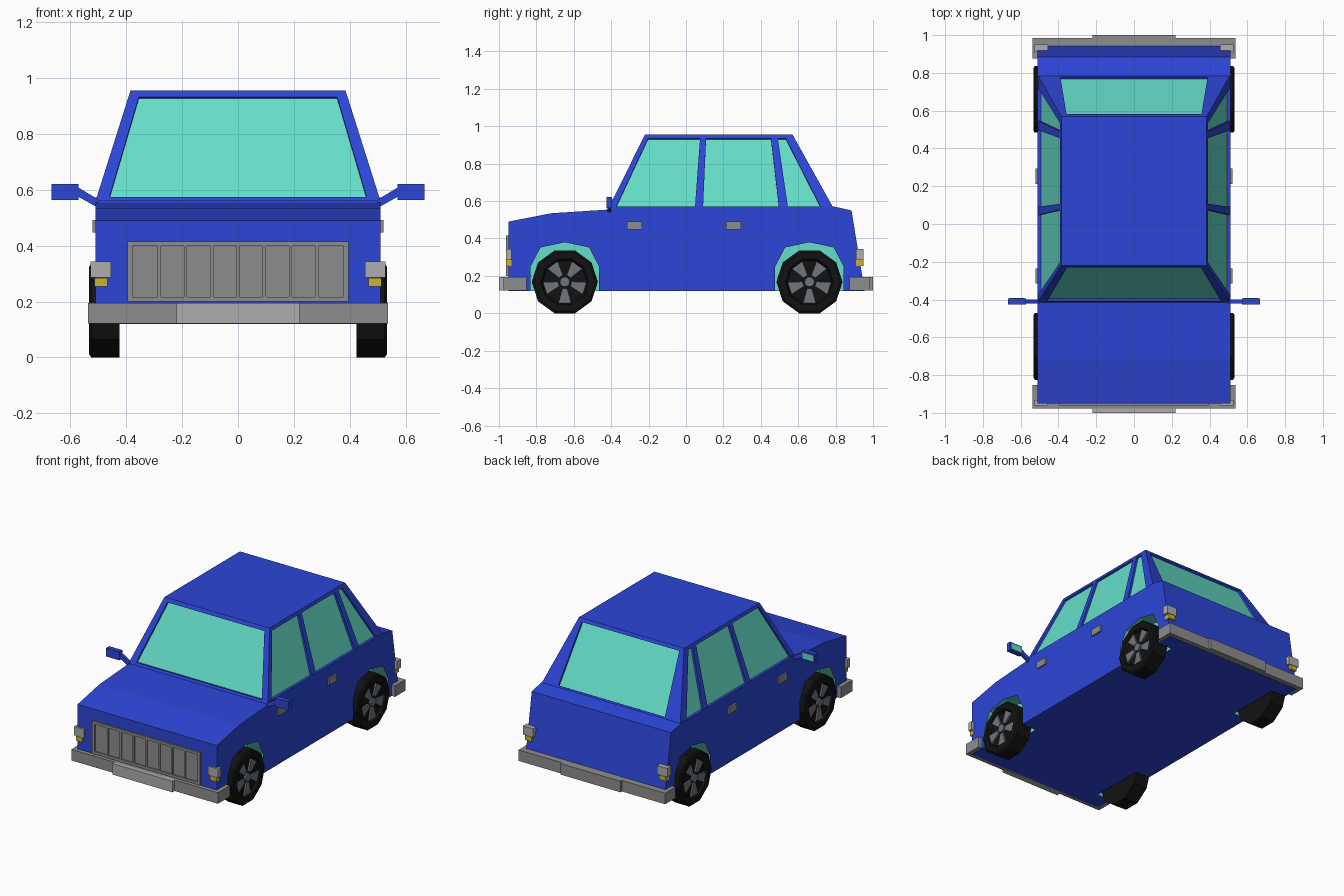
import bpy, bmesh
from math import sin, cos, pi, radians
from mathutils import Vector

if "Cube" in bpy.data.objects:
    bpy.data.objects.remove(bpy.data.objects["Cube"])


def material(name, rgb):
    m = bpy.data.materials.new(name)
    m.diffuse_color = (*rgb, 1)
    m.use_nodes = True
    m.node_tree.nodes["Principled BSDF"].inputs["Base Color"].default_value = m.diffuse_color
    return m


BLUE = material("blue_paint", (0.025, 0.06, 0.68))
TEAL = material("teal_glass", (0.13, 0.73, 0.58))
BLACK = material("black_rubber", (0.006, 0.006, 0.006))
STEEL = material("wheel_grey", (0.16, 0.18, 0.20))
GREY = material("trim_grey", (0.27, 0.27, 0.27))
LIGHT = material("light_grey", (0.42, 0.42, 0.42))
AMBER = material("amber", (0.6, 0.45, 0.03))


def finish(name, bm, mat, mirror=False):
    bmesh.ops.recalc_face_normals(bm, faces=bm.faces)
    me = bpy.data.meshes.new(name)
    bm.to_mesh(me)
    bm.free()
    if mat:
        me.materials.append(mat)
    ob = bpy.data.objects.new(name, me)
    bpy.context.collection.objects.link(ob)
    if mirror:
        ob.modifiers.new("mirror", 'MIRROR')
        ob.modifiers["mirror"].use_mirror_merge = False
    return ob


def loft(name, a, b, mat, mirror=False):
    """Closed solid between two matching loops."""
    bm = bmesh.new()
    va, vb = [bm.verts.new(p) for p in a], [bm.verts.new(p) for p in b]
    bm.faces.new(va)
    bm.faces.new(vb)
    n = len(va)
    for i in range(n):
        j = (i + 1) % n
        bm.faces.new((va[i], va[j], vb[j], vb[i]))
    return finish(name, bm, mat, mirror)


def prism(name, yz, x0, x1, mat, mirror=False):
    return loft(name, [(x0, y, z) for y, z in yz], [(x1, y, z) for y, z in yz], mat, mirror)


def box(name, x, y, z, mat, mirror=False):
    yz = [(y[0], z[0]), (y[1], z[0]), (y[1], z[1]), (y[0], z[1])]
    return prism(name, yz, x[0], x[1], mat, mirror)


def cut(target, cutter):
    cutter.hide_render = True
    cutter.hide_set(True)
    m = target.modifiers.new("cut", 'BOOLEAN')
    m.operation, m.solver, m.object = 'DIFFERENCE', 'EXACT', cutter
    m.material_mode = 'TRANSFER'


# Lower body with hood and short rear deck
body = prism("body", [(-.95, .12), (-.95, .49), (-.72, .535), (-.41, .555), (-.40, .572),
                      (.785, .572), (.885, .55), (.955, .12)], -.51, .51, BLUE)

# Cabin
ZB, ZT = .56, .955


def ring(x, y0, y1, z):
    return [(-x, y0, z), (x, y0, z), (x, y1, z), (-x, y1, z)]


cabin = loft("cabin", ring(.51, -.415, .79, ZB), ring(.385, -.22, .57, ZT), BLUE)


def between(a, b, z):
    return a + (b - a) * (z - ZB) / (ZT - ZB)


# Windows: recess in the cabin with a pane at the bottom of it
def window(name, pts, mirror=False):
    p = [Vector(q) for q in pts]
    n = (p[1] - p[0]).cross(p[2] - p[0]).normalized()
    if n.z < 0:
        n = -n
    cut(cabin, loft(name + "_cutter", [q + n * .03 for q in p], [q - n * .016 for q in p], BLUE, mirror))
    loft(name, [q - n * .013 for q in p], [q - n * .022 for q in p], TEAL, mirror)


def end_window(name, y0, y1, xb, xt, zb, zt):
    yb, yt = between(y0, y1, zb), between(y0, y1, zt)
    window(name, [(-xb, yb, zb), (xb, yb, zb), (xt, yt, zt), (-xt, yt, zt)])


end_window("windshield", -.415, -.22, .46, .355, .574, .932)
end_window("rear_window", .79, .57, .39, .357, .582, .935)
WB, WT = .568, .934
for name, b0, b1, t1, t0 in [("front_side_window", -.374, .048, .075, -.203),
                             ("rear_side_window", .091, .497, .454, .107),
                             ("quarter_window", .545, .72, .534, .491)]:
    xb, xt = between(.51, .385, WB), between(.51, .385, WT)
    window(name, [(xb, b0, WB), (xb, b1, WB), (xt, t1, WT), (xt, t0, WT)], True)

# Wheels and wheel arches
R, WZ = .1767, .168
for end, wy in (("front", -.648), ("rear", .66)):
    arch = [(-.183, .05), (-.183, .25), (-.13, .352), (0, .38), (.13, .352), (.183, .25), (.183, .05)]
    cut(body, prism(end + "_arch_cutter", [(wy + y, z) for y, z in arch], .405, .6, TEAL, True))

    def circle(r, x):
        return [(x, wy + r * cos(i * pi / 5), WZ + r * sin(i * pi / 5)) for i in range(10)]

    # Tyre: stacked ten-sided rings with a dished outer face
    bm = bmesh.new()
    rings = [[bm.verts.new(p) for p in circle(r, x)]
             for r, x in ((R, .425), (R, .525), (R - .012, .533), (.128, .533), (.118, .515))]
    for a, b in zip(rings, rings[1:]):
        for i in range(10):
            j = (i + 1) % 10
            bm.faces.new((a[i], a[j], b[j], b[i]))
    bm.faces.new(rings[0])
    bm.faces.new(rings[-1])
    finish(end + "_tyre", bm, BLACK, True)
    # Five flared spokes and a hub
    for k in range(5):
        t = -pi / 2 + k * 2 * pi / 5
        pts = [(wy + r * cos(t) - w * sin(t), WZ + r * sin(t) + w * cos(t))
               for r, w in ((.035, -.013), (.112, -.034), (.112, .034), (.035, .013))]
        prism(f"{end}_spoke_{k}", pts, .51, .526, STEEL, True)
    prism(end + "_hub", [p[1:] for p in circle(.027, 0)], .51, .53, STEEL, True)

# Bumpers with a raised centre section
box("front_bumper", (-.537, .537), (-.977, -.853), (.122, .195), GREY)
box("front_bumper_centre", (-.22, .22), (-1, -.96), (.122, .195), LIGHT)
box("rear_bumper", (-.537, .537), (.875, .985), (.122, .195), GREY)
box("rear_bumper_centre", (-.22, .22), (.96, 1), (.122, .195), GREY)

# Grille: back panel, frame and vertical slats
box("grille_panel", (-.39, .39), (-.953, -.94), (.205, .41), GREY)
box("grille_side", (.377, .395), (-.962, -.94), (.2, .415), GREY, True)
for name, z in (("grille_bottom", .2), ("grille_top", .398)):
    box(name, (-.395, .395), (-.962, -.94), (z, z + .017), GREY)
for k in range(7):
    x = (k - 3) * .094
    box(f"grille_slat_{k}", (x - .006, x + .006), (-.96, -.94), (.21, .405), GREY)

# Lamps and indicators on all four corners
for end, y in (("front", (-.962, -.932)), ("rear", (.91, .95))):
    box(end + "_lamp", (.454, .528), y, (.286, .343), LIGHT, True)
    box(end + "_indicator", (.468, .514), y, (.254, .284), AMBER, True)

# Door handles
for name, y in (("front_handle", -.315), ("rear_handle", .213)):
    box(name, (.50, .521), (y, y + .08), (.447, .492), GREY, True)

# Door mirrors: arm, housing and glass
loft("mirror_arm", [(.50, y, z) for y, z in ((-.42, .535), (-.40, .535), (-.40, .565), (-.42, .565))],
     [(.575, y, z) for y, z in ((-.42, .577), (-.40, .577), (-.40, .61), (-.42, .61))], BLUE, True)
box("mirror_housing", (.571, .668), (-.425, -.395), (.564, .621), BLUE, True)
box("mirror_glass", (.58, .659), (-.4, -.392), (.573, .612), TEAL, True)
